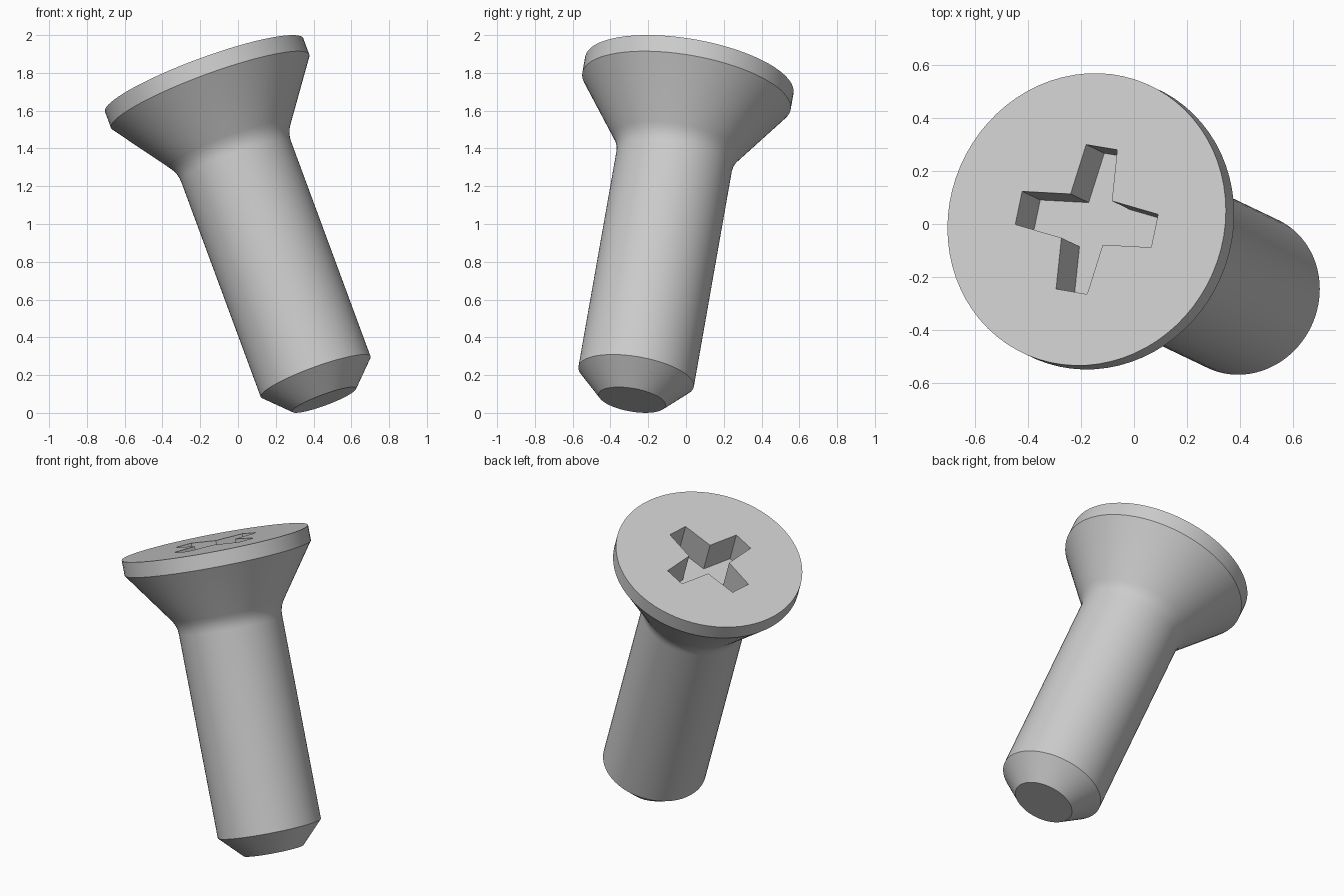
import bpy, bmesh, math
from mathutils import Matrix, Vector

cube = bpy.data.objects.get("Cube")
if cube:
    bpy.data.objects.remove(cube, do_unlink=True)

SEGMENTS = 72
HEAD_R, SHAFT_R, TIP_R = 0.56, 0.31, 0.18
RIM_Z, NECK_Z, CHAMFER_Z, TIP_Z = -0.092, -0.445, -1.725, -1.858
SLOT_DEPTH = 0.2

steel = bpy.data.materials.new("grey steel")
steel.use_nodes = True
steel.diffuse_color = (0.6, 0.6, 0.6, 1)
steel.node_tree.nodes["Principled BSDF"].inputs["Base Color"].default_value = (0.6, 0.6, 0.6, 1)


def make_object(name, bm):
    bmesh.ops.recalc_face_normals(bm, faces=bm.faces[:])
    mesh = bpy.data.meshes.new(name)
    bm.to_mesh(mesh)
    bm.free()
    mesh.materials.append(steel)
    obj = bpy.data.objects.new(name, mesh)
    bpy.context.collection.objects.link(obj)
    return obj


def fillet(a, corner, b, steps):
    """Rounded corner between two profile points."""
    return [a.lerp(corner, t).lerp(corner.lerp(b, t), t)
            for t in (i / steps for i in range(steps + 1))]


# Screw body: stacked rings along a radius/height profile, capped at both ends
rim, neck = Vector((HEAD_R, RIM_Z)), Vector((SHAFT_R, NECK_Z))
soft_neck = fillet(neck.lerp(rim, 0.12), neck, neck - Vector((0, 0.05)), 4)
profile = [Vector((HEAD_R, 0)), rim, *soft_neck,
           Vector((SHAFT_R, CHAMFER_Z)), Vector((TIP_R, TIP_Z))]
bm = bmesh.new()
angles = [2 * math.pi * i / SEGMENTS for i in range(SEGMENTS)]
rings = [[bm.verts.new((r * math.cos(a), r * math.sin(a), z)) for a in angles]
         for r, z in profile]
for upper, lower in zip(rings, rings[1:]):
    for i in range(SEGMENTS):
        j = (i + 1) % SEGMENTS
        bm.faces.new((upper[i], upper[j], lower[j], lower[i]))
bm.faces.new(rings[0])
bm.faces.new(rings[-1])
screw = make_object("screw_body", bm)

# Cross recess cutter: four tapered arms, extruded down to the slot floor
bm = bmesh.new()
outline = []
for k in range(4):
    turn = Matrix.Rotation(math.radians(90 * k - 12.5), 3, "Z")
    for x, y in ((0.28, -0.064), (0.28, 0.064), (0.085, 0.085)):
        outline.append(bm.verts.new(turn @ Vector((x, y, 0.1))))
face = bm.faces.new(outline)
extruded = bmesh.ops.extrude_face_region(bm, geom=[face], use_keep_orig=True)
for v in extruded["geom"]:
    if isinstance(v, bmesh.types.BMVert):
        v.co.z = -SLOT_DEPTH
cutter = make_object("cross_recess_cutter", bm)
cutter.hide_render = True

# Cut the recess, then drop the cutter
cut = screw.modifiers.new("cross_recess", "BOOLEAN")
cut.operation = "DIFFERENCE"
cut.solver = "EXACT"
cut.object = cutter
bpy.ops.object.select_all(action="DESELECT")
screw.select_set(True)
bpy.context.view_layer.objects.active = screw
bpy.ops.object.modifier_apply(modifier=cut.name)
bpy.data.objects.remove(cutter, do_unlink=True)
bpy.ops.object.shade_smooth_by_angle(angle=math.radians(30))

# Lean the screw into its tilted pose
screw.matrix_world = (Matrix.Translation((-0.179, 0.0175, 1.788))
                      @ Matrix.Rotation(math.radians(-10), 4, "X")
                      @ Matrix.Rotation(math.radians(-20), 4, "Y"))
